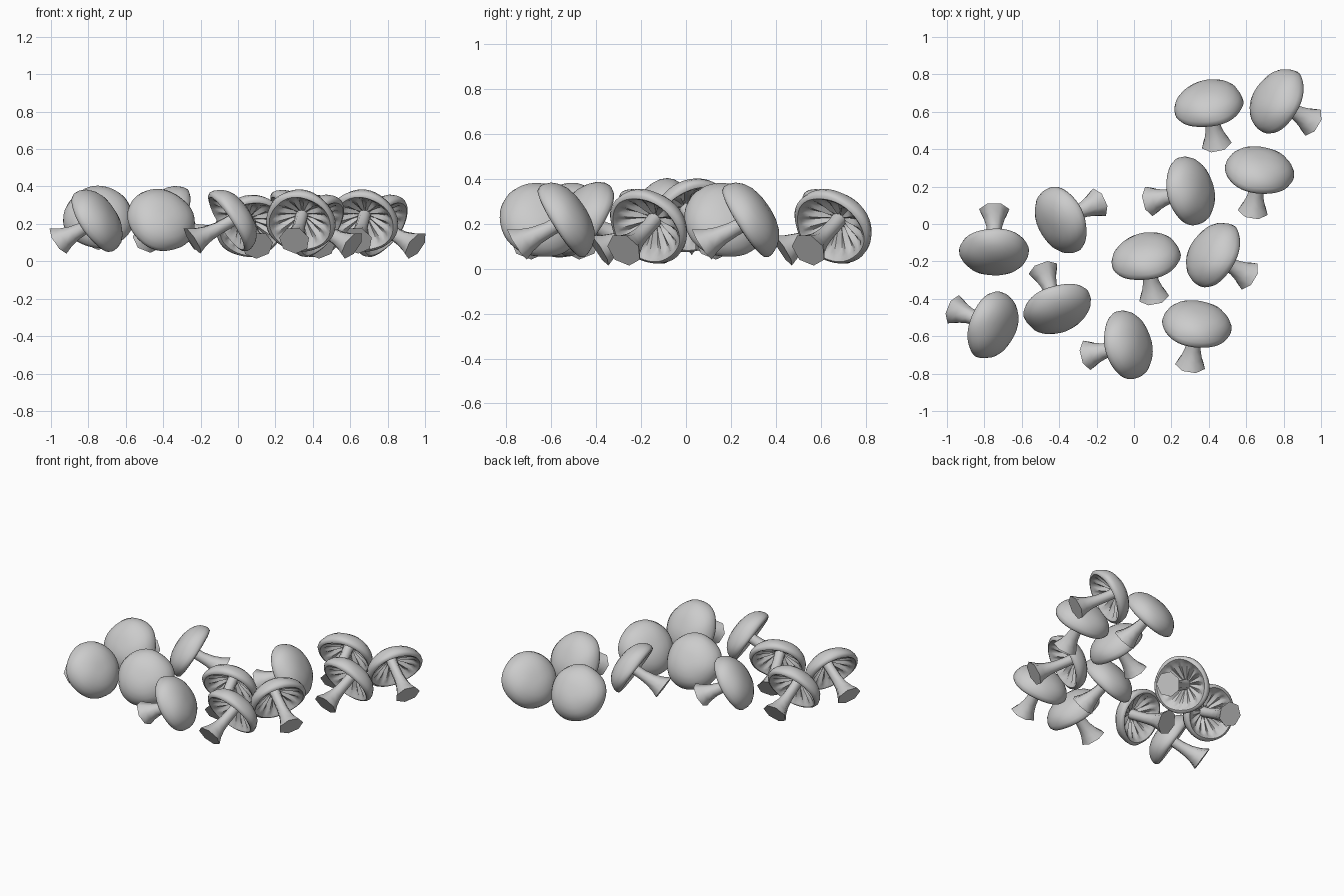
import bpy, bmesh, math
from mathutils import Matrix, Vector

if "Cube" in bpy.data.objects:
    bpy.data.objects.remove(bpy.data.objects["Cube"])

GILLS, SEG = 14, 56
# outer dome and under-cap profiles: (radius, height along mushroom axis)
DOME = [(.178, -.006), (.186, .008), (.184, .030), (.171, .060), (.148, .085),
        (.115, .106), (.075, .119), (.036, .125)]
UNDER = [(.028, .078), (.060, .062), (.100, .040), (.138, .018), (.152, .002), (.165, -.010)]
STEM = [(.036, .09), (.034, .02), (.036, -.06), (.044, -.12), (.060, -.17), (.083, -.215)]


def bridge(bm, rings):
    for a, b in zip(rings, rings[1:]):
        n = len(a)
        for i in range(n):
            j = (i + 1) % n
            bm.faces.new((a[i], a[j], b[j], b[i]))


def finish(bm, name, mat, angle):
    bmesh.ops.recalc_face_normals(bm, faces=bm.faces)
    me = bpy.data.meshes.new(name)
    bm.to_mesh(me)
    bm.free()
    ob = bpy.data.objects.new(name, me)
    bpy.context.collection.objects.link(ob)
    ob.matrix_world = mat
    bpy.context.view_layer.objects.active = ob
    ob.select_set(True)
    bpy.ops.object.shade_smooth_by_angle(angle=math.radians(angle))
    ob.select_set(False)


def cap(name, mat, seed):
    bm = bmesh.new()
    rings = []
    for k, (r, h) in enumerate(UNDER + DOME):
        ring = []
        for i in range(SEG):
            t = 2 * math.pi * i / SEG
            rr, hh = r, h
            if 0 < k < 4:                       # radial gill ridges
                hh += .010 * math.cos(GILLS * t)
            if k >= 4:                          # slightly lumpy dome and rim
                rr *= 1 + .015 * math.sin(3 * t + seed) + .01 * math.sin(5 * t + 2 * seed + k)
            ring.append(bm.verts.new((rr * math.cos(t), rr * math.sin(t), hh)))
        rings.append(ring)
    bridge(bm, rings)
    bm.faces.new(rings[0])
    bm.faces.new(rings[-1])
    finish(bm, name, mat, 50)


def stem(name, mat):
    bm = bmesh.new()
    rings = []
    for r, h in STEM:
        bend = .024 * max(0, -h / .215) ** 1.3   # foot curves upward a little
        rings.append([bm.verts.new((bend + r * math.cos(t), r * math.sin(t), h))
                      for t in (2 * math.pi * (i + .5) / 7 for i in range(7))])
    bridge(bm, rings)
    bm.faces.new(rings[0])
    bm.faces.new(rings[-1])
    finish(bm, name, mat, 60)


# x, y of cap, height, stem heading (degrees)
PLACES = [
    (-.035, -.648, .205, 194), (.335, -.540, .205, -99), (.425, -.165, .178, -31), (.065, -.178, .178, -79),
    (.298, .175, .205, 194), (.670, .283, .205, -99), (.765, .657, .178, -31), (.400, .640, .178, -79),
    (-.388, .022, .225, 25), (-.747, -.145, .225, 90), (-.758, -.540, .205, 158), (-.410, -.450, .210, 110),
]
TILT = math.radians(32)

for n, (x, y, z, heading) in enumerate(PLACES, 1):
    a = math.radians(heading)
    d = Vector((math.cos(a), math.sin(a), 0))
    up = Vector((0, 0, 1))
    axis = -d * math.cos(TILT) + up * math.sin(TILT)
    side = d * math.sin(TILT) + up * math.cos(TILT)
    rot = Matrix((side, axis.cross(side), axis)).transposed().to_4x4()
    mat = Matrix.Translation(Vector((x, y, z)) + d * .02) @ rot
    cap(f"mushroom_cap_{n}", mat, n % 4)
    stem(f"mushroom_stem_{n}", mat)
